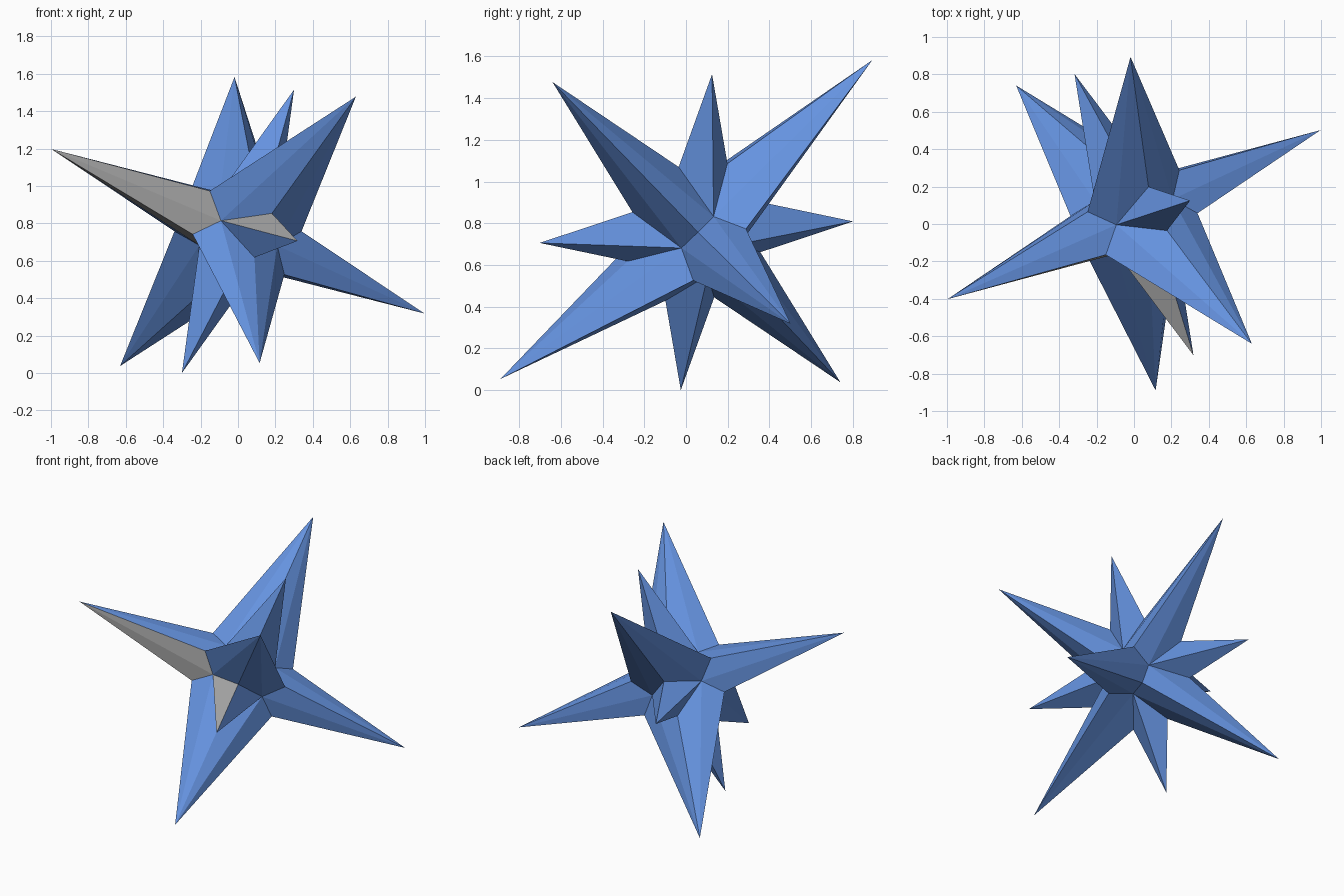
import bpy, bmesh, math
from mathutils import Matrix, Vector

if "Cube" in bpy.data.objects:
    bpy.data.objects.remove(bpy.data.objects["Cube"])

# Local frame of the star: x and y span the eight-spike wheel, z is the axle
c = Vector((.534, -.585, .61)).normalized()
a = Vector((-.02, .72, .695))
a = (a - c * a.dot(c)).normalized()
d = c.cross(a)
frame = Matrix((c, a, d)).transposed().to_4x4()
frame.translation = (0, .05, .77)

LONG, SHORT = 1.18, .818


def material(name, color):
    m = bpy.data.materials.new(name)
    m.diffuse_color = color
    m.use_nodes = True
    m.node_tree.nodes["Principled BSDF"].inputs["Base Color"].default_value = m.diffuse_color
    return m


bm = bmesh.new()


def spike(tip, ring, turn=0, grey=()):
    """Fan of flat triangles from a closed base ring to a tip."""
    rot = Matrix.Rotation(math.radians(turn), 3, 'Z')
    top = bm.verts.new(tip)
    base = [bm.verts.new(rot @ Vector(p)) for p in ring]
    for i, v in enumerate(base):
        f = bm.faces.new((v, base[(i + 1) % len(base)], top))
        f.material_index = 1 if i in grey else 0


# Base rings: valley points, corner points and axle-side points
vx, vy = .335, .155
p, q = .108, .177
zp, zq = .178, .29
long_ring = [(vx, vy, 0), (p, p, zp), (q, 0, zq), (p, -p, zp),
             (vx, -vy, 0), (p, -p, -zp), (q, 0, -zq), (p, p, -zp)]
short_ring = [(vx, vy, 0), (p, p, zp), (vy, vx, 0), (p, p, -zp)]

# Wheel of four long and four short spikes; one long tip is bent
for k in range(4):
    t = math.radians(90 * k)
    tip = (LONG * math.cos(t), LONG * math.sin(t), 0)
    if k == 3:
        tip = (.182, -1.166, 0)
    spike(tip, long_ring, 90 * k)
    t += math.pi / 4
    spike((SHORT * math.cos(t), SHORT * math.sin(t), 0), short_ring, 90 * k,
          (1,) if k == 3 else ())

# Two long spikes along the axle
for s in (1, -1):
    ring = []
    for k in range(4):
        rot = Matrix.Rotation(math.radians(90 * k), 3, 'Z')
        ring += [rot @ Vector((q, 0, s * zq)), rot @ Vector((p, p, s * zp))]
    spike((0, 0, s * LONG), ring, 0, (5, 6, 7) if s == 1 else ())

# Weld the spikes into one closed star
bmesh.ops.remove_doubles(bm, verts=bm.verts, dist=.001)
bmesh.ops.recalc_face_normals(bm, faces=bm.faces)
bm.transform(frame)
low = min(v.co.z for v in bm.verts)
bmesh.ops.translate(bm, verts=bm.verts, vec=(0, 0, -low))

mesh = bpy.data.meshes.new("spiked_star")
bm.to_mesh(mesh)
bm.free()
mesh.materials.append(material("blue", (.13, .29, .74, 1)))
mesh.materials.append(material("grey", (.4, .4, .4, 1)))
bpy.context.collection.objects.link(bpy.data.objects.new("spiked_star", mesh))
